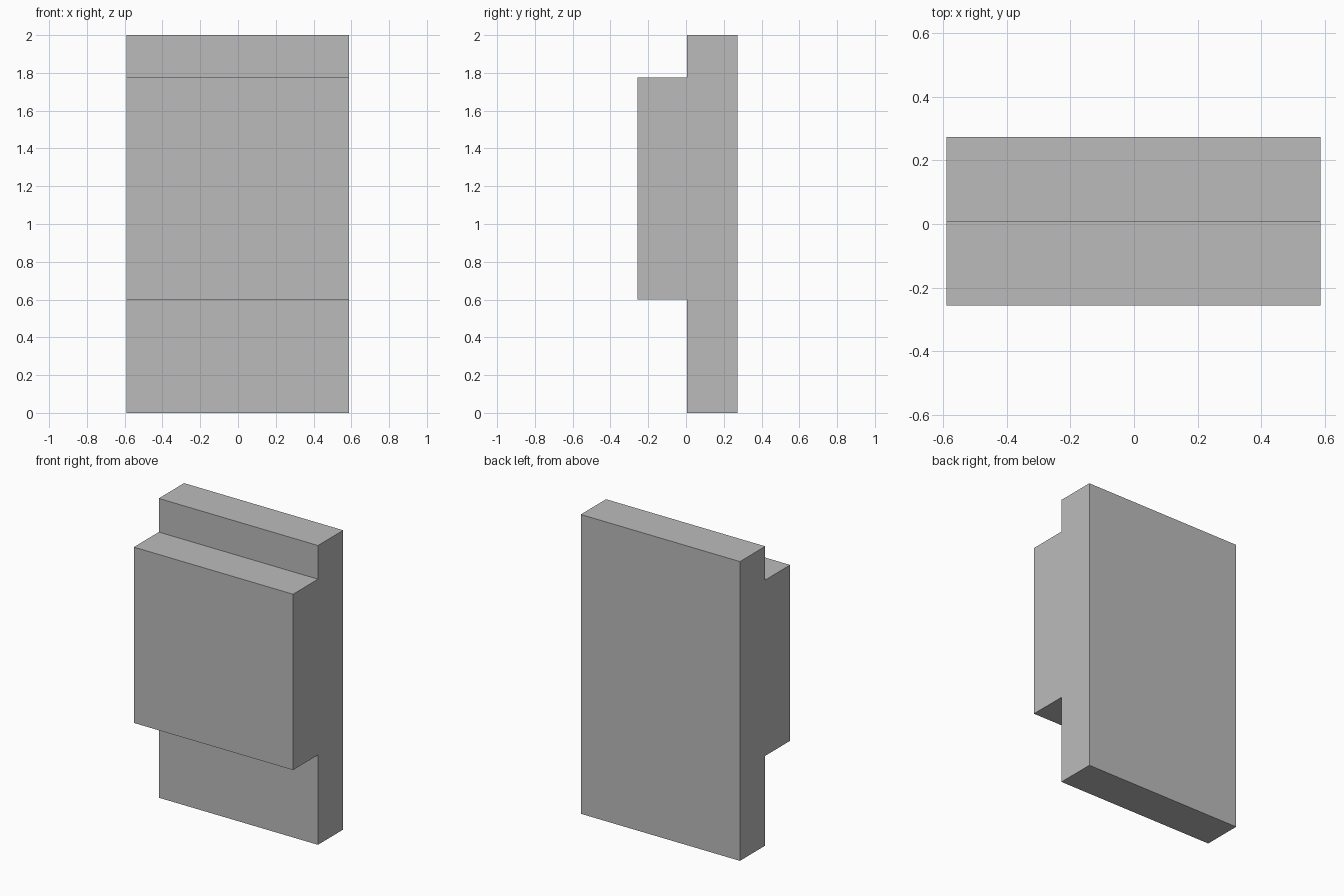
import bpy
import bmesh

cube = bpy.data.objects.get("Cube")
if cube:
    bpy.data.objects.remove(cube, do_unlink=True)

# Single grey material
grey = bpy.data.materials.new("plain_grey")
grey.use_nodes = True
colour = (0.5, 0.5, 0.5, 1)
grey.diffuse_color = colour
grey.node_tree.nodes["Principled BSDF"].inputs["Base Color"].default_value = colour

LEFT, RIGHT = -0.59, 0.587
BACK, STEP, FRONT = 0.273, 0.006, -0.257
TOP, BLOCK_TOP, BLOCK_BOTTOM = 2.0, 1.775, 0.6

# Stepped side profile: tall back slab with a raised front block
profile = [
    (BACK, 0), (BACK, TOP), (STEP, TOP), (STEP, BLOCK_TOP),
    (FRONT, BLOCK_TOP), (FRONT, BLOCK_BOTTOM), (STEP, BLOCK_BOTTOM), (STEP, 0),
]

# Extrude the profile across the width
bm = bmesh.new()
side = bm.faces.new([bm.verts.new((LEFT, y, z)) for y, z in profile])
extruded = bmesh.ops.extrude_face_region(bm, geom=[side], use_keep_orig=True)
moved = [v for v in extruded["geom"] if isinstance(v, bmesh.types.BMVert)]
bmesh.ops.translate(bm, verts=moved, vec=(RIGHT - LEFT, 0, 0))
bmesh.ops.recalc_face_normals(bm, faces=bm.faces)

mesh = bpy.data.meshes.new("stepped_slab")
bm.to_mesh(mesh)
bm.free()
mesh.materials.append(grey)
slab = bpy.data.objects.new("stepped_slab", mesh)
bpy.context.collection.objects.link(slab)
